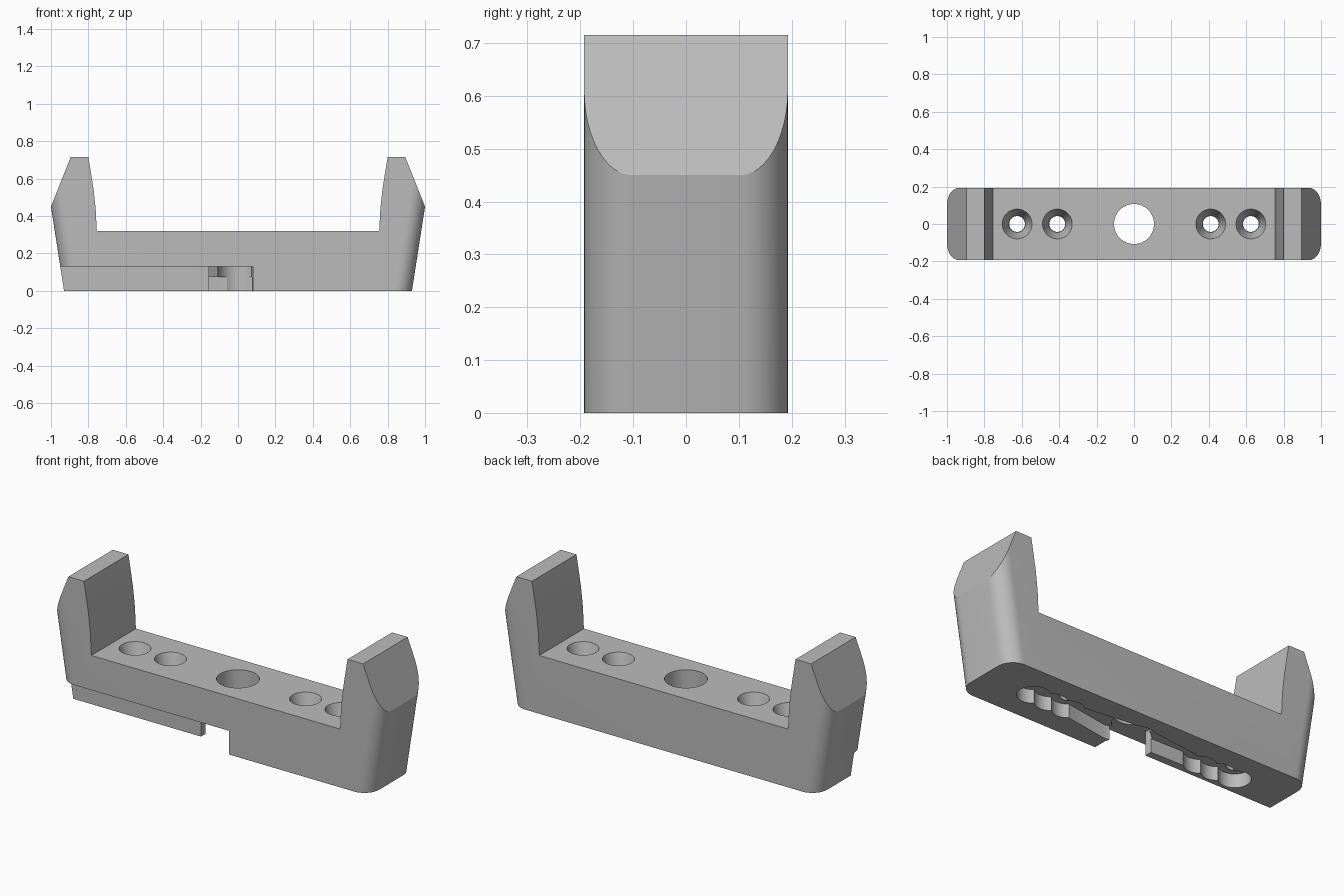
import bpy, bmesh, math

cube = bpy.data.objects.get("Cube")
if cube:
    bpy.data.objects.remove(cube, do_unlink=True)

grey = bpy.data.materials.new("mid grey")
grey.use_nodes = True
grey.diffuse_color = (0.5, 0.5, 0.5, 1)
grey.node_tree.nodes["Principled BSDF"].inputs["Base Color"].default_value = grey.diffuse_color

HALF_DEPTH = 0.193
FLOOR = 0.32
HEIGHT = 0.715


def loft(name, lower, upper):
    """Solid between two matching loops of 3D points."""
    bm = bmesh.new()
    a = [bm.verts.new(p) for p in lower]
    b = [bm.verts.new(p) for p in upper]
    bm.faces.new(a)
    bm.faces.new(b)
    for i in range(len(a)):
        j = (i + 1) % len(a)
        bm.faces.new((a[i], a[j], b[j], b[i]))
    bmesh.ops.recalc_face_normals(bm, faces=bm.faces)
    mesh = bpy.data.meshes.new(name)
    bm.to_mesh(mesh)
    bm.free()
    mesh.materials.append(grey)
    obj = bpy.data.objects.new(name, mesh)
    bpy.context.collection.objects.link(obj)
    return obj


def prism(name, outline, z0, z1):
    return loft(name, [(x, y, z0) for x, y in outline], [(x, y, z1) for x, y in outline])


def cone(name, x, r0, z0, r1, z1, sides=40):
    ring = [(math.cos(t), math.sin(t)) for t in (2 * math.pi * i / sides for i in range(sides))]
    return loft(name, [(x + r0 * c, r0 * s, z0) for c, s in ring],
                [(x + r1 * c, r1 * s, z1) for c, s in ring])


def rounded_rect(half_x, z, radius=0.09, steps=12):
    points = []
    for sx, sy, start in ((1, 1, 0), (-1, 1, 90), (-1, -1, 180), (1, -1, 270)):
        for i in range(steps + 1):
            t = math.radians(start + 90 * i / steps)
            points.append((sx * (half_x - radius) + radius * math.cos(t),
                           sy * (HALF_DEPTH - radius) + radius * math.sin(t), z))
    return points


def combine(target, tool, operation):
    tool.hide_render = True
    mod = target.modifiers.new("cut", "BOOLEAN")
    mod.operation = operation
    mod.solver = "EXACT"
    mod.object = tool
    bpy.context.view_layer.objects.active = target
    bpy.ops.object.modifier_apply(modifier=mod.name)
    bpy.data.objects.remove(tool, do_unlink=True)


# Cradle: side profile crossed with a flaring rounded block
half = [(0.93, -0.0), (1.0, 0.45), (0.895, HEIGHT), (0.8, HEIGHT), (0.786, 0.63),
        (0.772, 0.54), (0.761, 0.44), (0.755, FLOOR)]
profile = half + [(-x, z) for x, z in reversed(half)]
profile[0], profile[-1] = (1.0, 0), (-1.0, 0)
cradle = loft("cradle", [(x, -0.3, z) for x, z in profile], [(x, 0.3, z) for x, z in profile])
flare = (1.0 - 0.93) / 0.45
block = loft("outer_block", rounded_rect(0.93 - 0.1 * flare, -0.1),
             rounded_rect(0.93 + 0.8 * flare, 0.8))
combine(cradle, block, "INTERSECT")

# Set-back lower front edge on one half
combine(cradle, prism("front_step", [(-1.2, -0.4), (-0.12, -0.4), (-0.12, -0.1), (-1.2, -0.1)],
                      -0.1, 0.13), "DIFFERENCE")

# Front notch in the underside
notch = [(0.08, -0.4), (0.08, -0.12), (0.045, 0.03), (-0.05, 0.03), (-0.155, -0.05), (-0.155, -0.4)]
combine(cradle, prism("front_notch", notch, -0.1, 0.13), "DIFFERENCE")

# Flared channel running between the screw pockets
channel = [(-0.38, -0.055), (-0.1, -0.06), (0.1, -0.1), (0.38, -0.055),
           (0.38, 0.055), (0.1, 0.09), (-0.1, 0.09), (-0.38, 0.055)]
combine(cradle, prism("channel", channel, -0.1, 0.075), "DIFFERENCE")

# Scalloped pockets below, countersunk screw holes above
for side in (-1, 1):
    for x in (0.41, 0.518, 0.625):
        combine(cradle, cone("scallop", side * x, 0.08, -0.1, 0.08, 0.075), "DIFFERENCE")
    for x in (0.41, 0.625):
        combine(cradle, cone("screw_hole", side * x, 0.042, -0.1, 0.042, 0.4), "DIFFERENCE")
        combine(cradle, cone("countersink", side * x, 0.045, 0.21, 0.08, FLOOR + 0.001), "DIFFERENCE")

# Large centre hole
combine(cradle, cone("centre_hole", 0, 0.107, -0.1, 0.107, 0.5, 64), "DIFFERENCE")

bpy.ops.object.select_all(action="DESELECT")
cradle.select_set(True)
bpy.context.view_layer.objects.active = cradle
bpy.ops.object.shade_smooth_by_angle(angle=math.radians(25))
